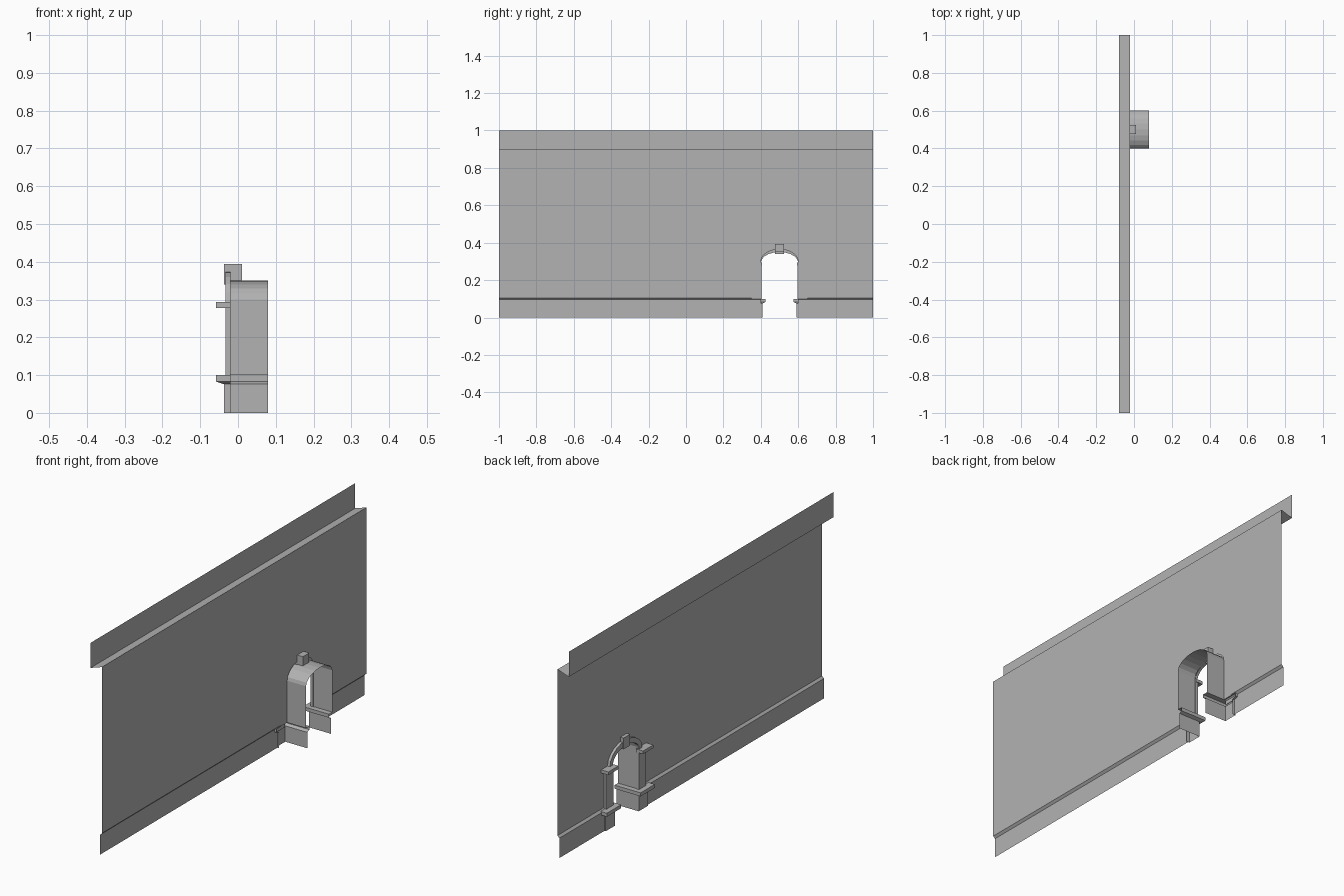
import bpy, bmesh, math

if "Cube" in bpy.data.objects:
    bpy.data.objects.remove(bpy.data.objects["Cube"])

# darker grey shared by all parts
grey = bpy.data.materials.new("grey_stone")
grey.diffuse_color = (0.45, 0.45, 0.45, 1)
grey.use_nodes = True
grey.node_tree.nodes["Principled BSDF"].inputs["Base Color"].default_value = grey.diffuse_color

def make(name, verts, faces):
    me = bpy.data.meshes.new(name)
    me.from_pydata(verts, [], faces)
    me.update()
    me.materials.append(grey)
    ob = bpy.data.objects.new(name, me)
    bpy.context.collection.objects.link(ob)
    return ob

def loft(name, rows):
    """Open sheet through equally long rows of points."""
    n = len(rows[0])
    verts = [p for r in rows for p in r]
    faces = [(i*n+j, i*n+j+1, (i+1)*n+j+1, (i+1)*n+j)
             for i in range(len(rows)-1) for j in range(n-1)]
    return make(name, verts, faces)

def prism(name, profile, y0, y1):
    """Closed x-z profile extruded along y."""
    n = len(profile)
    verts = [(x, y, z) for y in (y0, y1) for x, z in profile]
    faces = [(i, (i+1) % n, n+(i+1) % n, n+i) for i in range(n)]
    faces += [tuple(range(n))[::-1], tuple(range(n, 2*n))]
    ob = make(name, verts, faces)
    bm = bmesh.new()
    bm.from_mesh(ob.data)
    bmesh.ops.recalc_face_normals(bm, faces=bm.faces)
    bm.to_mesh(ob.data)
    bm.free()
    return ob

def box(name, x0, x1, y0, y1, z0, z1):
    return prism(name, [(x0, z0), (x1, z0), (x1, z1), (x0, z1)], y0, y1)

def arch(a, b, z=0.3, n=10):
    """Half ellipse in y-z, from low y to high y."""
    return [(0.5 - a*math.cos(math.pi*i/n), z + b*math.sin(math.pi*i/n))
            for i in range(n+1)]

WALL = -0.02

# main wall panel with the arched opening
outline = [(-1, 0.105), (0.4, 0.105)] + arch(0.1, 0.065)
outline += [(0.6, 0.105), (1, 0.105), (1, 0.9), (-1, 0.9)]
make("wall_panel", [(WALL, y, z) for y, z in outline],
     [tuple(range(len(outline)))[::-1]])

# sloping shelf and upright strip along the top
loft("wall_top_strip", [[(x, y, z) for y in (-1, 1)]
     for x, z in ((WALL, 0.9), (-0.08, 0.88), (-0.08, 1.0))])

# skirting with sloped top, its upper band running on to the opening
for side, m in (("left", lambda y: y), ("right", lambda y: 1 - y)):
    end = m(-1 if side == "left" else 0)
    loft("skirting_" + side, [[(x, y, z) for y in (end, m(0.34))]
         for x, z in ((-0.03, 0), (-0.03, 0.095), (WALL, 0.105))])
    loft("skirting_band_" + side, [[(x, y, z) for y in (m(0.34), m(0.4))]
         for x, z in ((-0.03, 0.076), (-0.03, 0.095), (WALL, 0.105))])

# barrel lining of the passage
lining = [(0.4, 0.1)] + arch(0.1, 0.05) + [(0.6, 0.1)]
loft("passage_lining", [[(x, y, z) for y, z in lining] for x in (WALL, 0.08)])

# raised arch moulding
inner, outer = arch(0.1, 0.057, 0.293), arch(0.122, 0.082, 0.293)
loft("arch_moulding", [[(x, y, z) for y, z in c] for x, c in
     ((WALL, inner), (-0.033, inner), (-0.033, outer), (WALL, outer))])

# keystone
prism("keystone", [(-0.037, 0.34), (WALL, 0.34), (WALL, 0.35), (0.01, 0.35),
                   (0.01, 0.394), (-0.037, 0.394)], 0.476, 0.524)

# pier parts, mirrored about the middle of the opening
for side, m in (("left", lambda y: y), ("right", lambda y: 1 - y)):
    # shaft and capital
    box("pier_shaft_" + side, -0.033, WALL, m(0.35), m(0.403), 0.1, 0.28)
    box("pier_capital_" + side, -0.058, WALL, m(0.33), m(0.407), 0.278, 0.293)
    # pedestal with moulded cap, wrapping into the passage
    rows = []
    for o, z in ((0, 0), (0, 0.076), (0.021, 0.083), (0.021, 0.1), (-0.01, 0.1)):
        p = 0.75*o if o > 0 else o
        rows.append([(0.08, m(0.41 + p), z), (-0.037 - o, m(0.41 + p), z),
                     (-0.037 - o, m(0.34 - o), z), (WALL, m(0.34 - o), z)])
    loft("pier_pedestal_" + side, rows)
